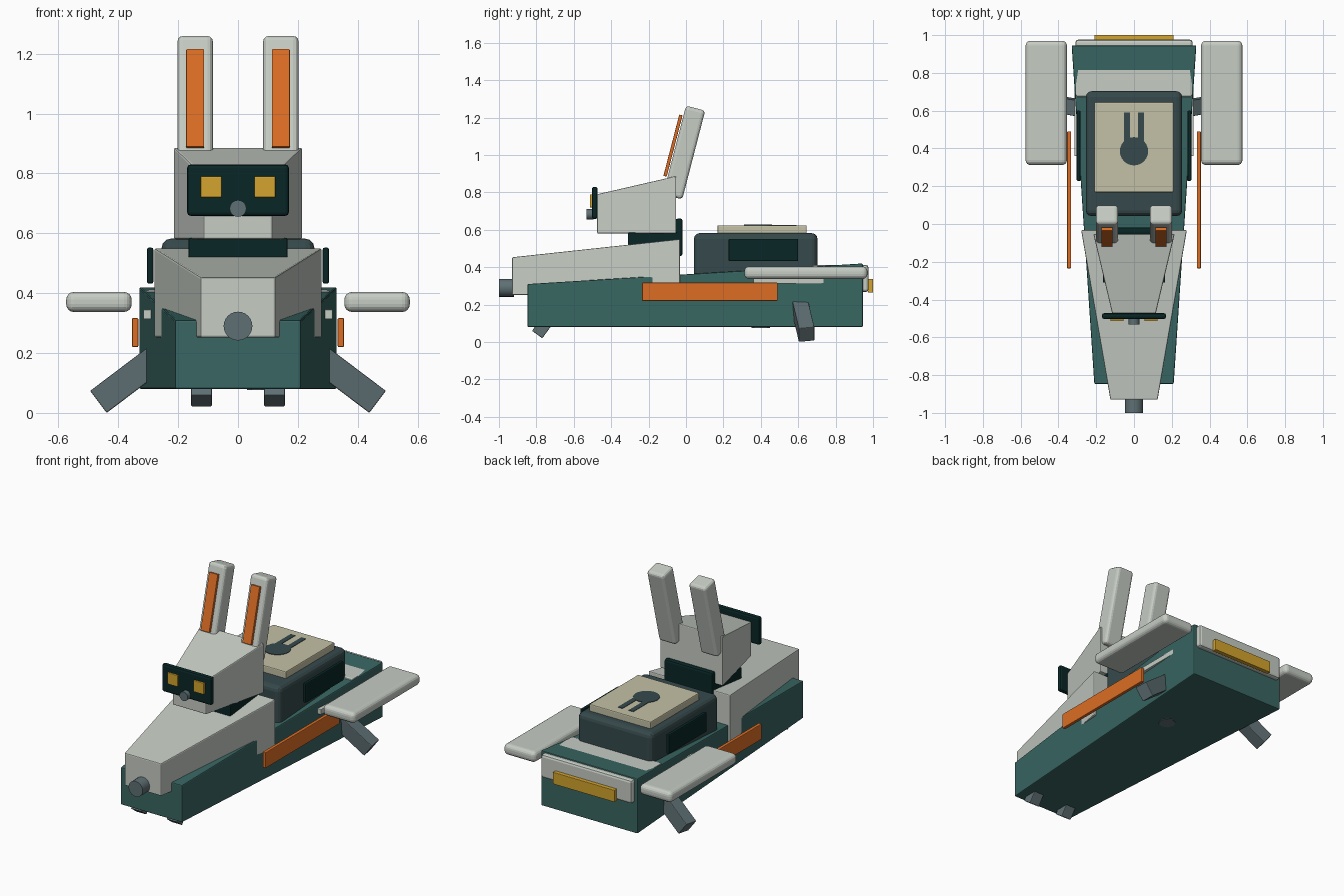
import bpy, bmesh
from math import radians
from mathutils import Matrix, Vector

if "Cube" in bpy.data.objects:
    bpy.data.objects.remove(bpy.data.objects["Cube"])


def material(name, rgb):
    lin = [(c / 255 / 12.92) if c < 11 else ((c / 255 + 0.055) / 1.055) ** 2.4 for c in rgb]
    m = bpy.data.materials.new(name)
    m.diffuse_color = (*lin, 1)
    m.use_nodes = True
    m.node_tree.nodes["Principled BSDF"].inputs["Base Color"].default_value = m.diffuse_color
    return m


TEAL = material("teal", (56, 102, 98))
GREY = material("light_grey", (198, 204, 196))
DARK = material("black_teal", (9, 38, 38))
SLATE = material("slate", (54, 73, 75))
METAL = material("metal_grey", (95, 112, 116))
ORANGE = material("orange", (220, 109, 36))
GOLD = material("gold", (212, 164, 46))
CREAM = material("cream", (196, 193, 166))


def finish(name, bm, mat, bevel=0, segments=2):
    bmesh.ops.recalc_face_normals(bm, faces=bm.faces)
    me = bpy.data.meshes.new(name)
    bm.to_mesh(me)
    bm.free()
    me.materials.append(mat)
    ob = bpy.data.objects.new(name, me)
    bpy.context.collection.objects.link(ob)
    if bevel:
        mod = ob.modifiers.new("bevel", "BEVEL")
        mod.width, mod.segments = bevel, segments
    return ob


def box(name, lo, hi, mat, bevel=0.004, segments=2, matrix=Matrix()):
    """Box between two corners, then moved by a matrix."""
    lo, hi = Vector(lo), Vector(hi)
    bm = bmesh.new()
    bmesh.ops.create_cube(bm, size=1)
    bmesh.ops.scale(bm, vec=hi - lo, verts=bm.verts)
    bmesh.ops.translate(bm, vec=(lo + hi) / 2, verts=bm.verts)
    bmesh.ops.transform(bm, matrix=matrix, verts=bm.verts)
    return finish(name, bm, mat, bevel, segments)


def sided(name, s, x0, x1, y, z, mat, bevel=0.004, segments=2):
    """Upright box on the side s of the centre line."""
    a, b = sorted((s * x0, s * x1))
    return box(name, (a, y[0], z[0]), (b, y[1], z[1]), mat, bevel, segments)


def wedge(name, front, back, mat, bevel=0.004):
    """Solid lofted between two end sections (y, half width, bottom, top)."""
    bm = bmesh.new()
    ends = [[bm.verts.new(p) for p in ((-w, y, b), (w, y, b), (w, y, t), (-w, y, t))]
            for y, w, b, t in (front, back)]
    for e in ends:
        bm.faces.new(e)
    for i in range(4):
        j = (i + 1) % 4
        bm.faces.new((ends[0][i], ends[0][j], ends[1][j], ends[1][i]))
    return finish(name, bm, mat, bevel)


def disc(name, centre, radius, depth, mat, axis="Z", sides=24):
    bm = bmesh.new()
    rot = Matrix.Rotation(radians(90), 4, "X") if axis == "Y" else Matrix()
    bmesh.ops.create_cone(bm, cap_ends=True, segments=sides, radius1=radius, radius2=radius,
                          depth=depth, matrix=Matrix.Translation(centre) @ rot)
    ob = finish(name, bm, mat)
    bpy.context.view_layer.objects.active = ob
    ob.select_set(True)
    bpy.ops.object.shade_smooth_by_angle(angle=radians(30))
    ob.select_set(False)


# Hull and long nose
wedge("hull", (-0.847, 0.21, 0.08, 0.31), (0.945, 0.33, 0.08, 0.42), TEAL, 0.006)
wedge("nose_body", (-0.93, 0.125, 0.252, 0.453), (-0.032, 0.28, 0.252, 0.55), GREY, 0.006)
disc("nose_tip", (0, -0.96, 0.29), 0.048, 0.08, METAL, "Y")

# Head, neck and face
box("neck", (-0.165, -0.31, 0.5), (0.165, -0.04, 0.585), DARK)
box("neck_back_plate", (-0.165, -0.056, 0.46), (0.165, -0.018, 0.66), DARK, 0.012)
wedge("head", (-0.475, 0.115, 0.58, 0.79), (-0.053, 0.215, 0.58, 0.887), GREY, 0.006)
box("face_plate", (-0.17, -0.503, 0.658), (0.17, -0.472, 0.83), DARK, 0.012)
disc("face_nose", (0, -0.513, 0.683), 0.028, 0.036, METAL, "Y", 20)

# Rear deck, tail light and side strut
box("rear_deck", (-0.31, 0.67, 0.268), (0.31, 0.976, 0.412), GREY, 0.014)
box("tail_light", (-0.21, 0.972, 0.265), (0.21, 1.0, 0.338), GOLD, 0.002)
box("wing_strut", (-0.316, 0.36, 0.313), (0.316, 0.9, 0.345), GREY, 0.003)
disc("belly_hatch", (0.08, 0.4, 0.079), 0.05, 0.006, METAL, sides=8)

# Back module with cream pad and its silhouette inlay
box("back_module", (-0.255, 0.042, 0.33), (0.255, 0.703, 0.582), SLATE, 0.03, 3)
box("pad", (-0.21, 0.168, 0.575), (0.21, 0.645, 0.624), CREAM, 0.006)
disc("pad_inlay_disc", (0, 0.385, 0.624), 0.075, 0.006, SLATE)

for s, side in ((-1, "left"), (1, "right")):
    sided("pad_inlay_bar_" + side, s, 0.021, 0.053, (0.43, 0.59), (0.621, 0.6268), SLATE, 0)
    sided("module_panel_" + side, s, 0.283, 0.304, (0.228, 0.6), (0.432, 0.552), DARK, 0.006)
    sided("eye_" + side, s, 0.055, 0.125, (-0.514, -0.5), (0.72, 0.79), GOLD, 0.003)
    sided("side_stripe_" + side, s, 0.333, 0.354, (-0.235, 0.49), (0.22, 0.317), ORANGE)
    sided("wing_" + side, s, 0.355, 0.574, (0.312, 0.97), (0.337, 0.404), GREY, 0.026, 4)

    # Ears lean back, each with an orange inner strip
    ear = Matrix.Translation((s * 0.143, -0.01, 1.013)) @ Matrix.Rotation(radians(-14.5), 4, "X")
    box("ear_" + side, (-0.059, -0.053, -0.245), (0.059, 0.053, 0.245), GREY, 0.018, 3, ear)
    box("ear_inner_" + side, (-0.03, -0.076, -0.148), (0.03, -0.058, 0.19), ORANGE, 0.003, 2, ear)

    # Front foot leans forward
    foot = Matrix.Translation((s * 0.122, -0.737, 0.121)) @ Matrix.Rotation(radians(-36), 4, "X")
    box("front_foot_" + side, (-0.035, -0.034, -0.1), (0.035, 0.034, 0.06), METAL, 0.004, 2, foot)

    # Rear leg splays out and slightly back
    end, start = Vector((s * 0.462, 0.645, 0.04)), Vector((s * 0.184, 0.595, 0.25))
    a = (end - start).normalized()
    b = (Vector((0, 1, 0)) - a * a.y).normalized()
    leg = Matrix((a, b, a.cross(b))).transposed().to_4x4()
    leg.translation = (start + end) / 2
    h = (end - start).length / 2
    box("rear_leg_" + side, (-h, -0.042, -0.046), (h, 0.042, 0.046), METAL, 0.004, 2, leg)
